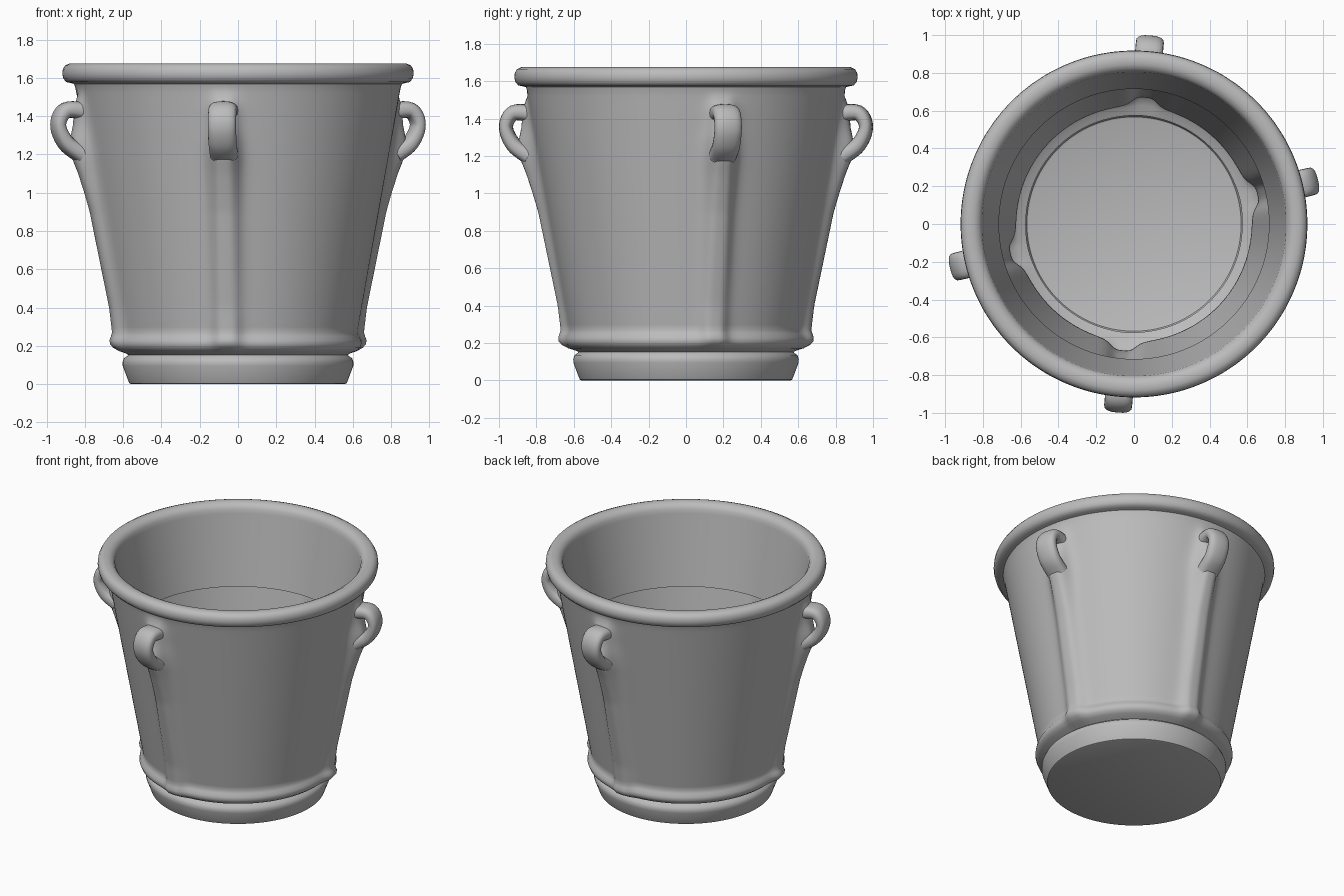
import bpy, bmesh
from math import sin, cos, pi, radians
from mathutils import Vector
from mathutils.geometry import interpolate_bezier

cube = bpy.data.objects.get("Cube")
if cube:
    bpy.data.objects.remove(cube, do_unlink=True)

clay = bpy.data.materials.new("grey_clay")
clay.use_nodes = True
clay.diffuse_color = (0.5, 0.5, 0.5, 1)
clay.node_tree.nodes["Principled BSDF"].inputs["Base Color"].default_value = (0.5, 0.5, 0.5, 1)

STRAP_ANGLES = [radians(a) for a in (13.5, 85, 193.5, 265)]


def finish(bm, name, angle):
    bmesh.ops.recalc_face_normals(bm, faces=bm.faces)
    me = bpy.data.meshes.new(name)
    bm.to_mesh(me)
    bm.free()
    me.materials.append(clay)
    ob = bpy.data.objects.new(name, me)
    bpy.context.collection.objects.link(ob)
    bpy.ops.object.select_all(action="DESELECT")
    ob.select_set(True)
    bpy.context.view_layer.objects.active = ob
    bpy.ops.object.shade_smooth_by_angle(angle=radians(angle))
    return ob


def bridge(bm, rings):
    for a, b in zip(rings, rings[1:]):
        n = len(a)
        for i in range(n):
            j = (i + 1) % n
            bm.faces.new((a[i], a[j], b[j], b[i]))


# How far each strap stands out from the wall at a given height
STAND_OUT = [(0.15, 0), (0.2, 0.035), (0.26, 0.05), (0.4, 0.042), (0.9, 0.058),
             (1.0, 0.07), (1.1, 0.085), (1.2, 0.108), (1.27, 0.1), (1.36, 0.065),
             (1.44, 0.05), (1.53, 0)]


def stand_out(z):
    for (z0, b0), (z1, b1) in zip(STAND_OUT, STAND_OUT[1:]):
        if z0 <= z <= z1:
            return b0 + (b1 - b0) * (z - z0) / (z1 - z0)
    return 0


def strap_shape(angle, r):
    d = min(abs((angle - s + pi) % (2 * pi) - pi) for s in STRAP_ANGLES)
    return 1 / (1 + (d * r / 0.068) ** 4)


# Pot: inner wall, rolled rim, tapered wall with straps, lip, neck, foot
inner = [(0.715, 1.12), (0.8, 1.61)]
rim = [(0.805, 1.64), (0.82, 1.662), (0.845, 1.675), (0.88, 1.675), (0.903, 1.665),
       (0.915, 1.645), (0.918, 1.62), (0.912, 1.595), (0.897, 1.578), (0.875, 1.573),
       (0.856, 1.568), (0.85, 1.55)]
ROWS = 44
wall = [(0.622 + 0.222 * t, 0.27 + 1.25 * t) for t in (1 - i / ROWS for i in range(ROWS + 1))]
lip = [(0.63, 0.25), (0.642, 0.23), (0.645, 0.21), (0.637, 0.19), (0.615, 0.172),
       (0.585, 0.16), (0.573, 0.153)]
foot = [(0.58, 0.146), (0.596, 0.135), (0.603, 0.115), (0.602, 0.095), (0.572, 0.015),
        (0.567, 0.004), (0.558, 0)]

SEGS = 360
bm = bmesh.new()
rings = []
for part in (inner, rim, wall, lip, foot):
    for r, z in part:
        ring = []
        for i in range(SEGS):
            a = 2 * pi * i / SEGS
            rr = r
            if part in (wall, lip):
                rr += stand_out(z) * strap_shape(a, r)
            ring.append(bm.verts.new((rr * cos(a), rr * sin(a), z)))
        rings.append(ring)
bridge(bm, rings)
bm.faces.new(rings[-1])
pot = finish(bm, "pot", 40)


# Loop handles: a flattened tube swept around the hole and into the strap
def loop_path():
    knots = [Vector(p) for p in ((0.82, 1.425), (0.925, 1.43), (0.966, 1.355), (0.925, 1.26), (0.84, 1.2))]
    path = []
    for i in range(len(knots) - 1):
        a, b = knots[i], knots[i + 1]
        ta = (knots[min(i + 1, len(knots) - 1)] - knots[max(i - 1, 0)]) / 6
        tb = (knots[min(i + 2, len(knots) - 1)] - a) / 6
        path += interpolate_bezier(a, a + ta, b - tb, b, 7)[:6]
    return path + [knots[-1]]


def add_handle(name, angle):
    radial = Vector((cos(angle), sin(angle), 0))
    side = Vector((-sin(angle), cos(angle), 0))
    path = loop_path()
    bm = bmesh.new()
    rings = []
    for i, p in enumerate(path):
        d = (path[min(i + 1, len(path) - 1)] - path[max(i - 1, 0)]).normalized()
        out = Vector((-d.y, d.x))
        flare = 0.012 * abs(2 * i / (len(path) - 1) - 1)
        ring = []
        for k in range(20):
            u = 2 * pi * k / 20
            # squared-off oval section
            c = abs(cos(u)) ** 0.75 * (1 if cos(u) >= 0 else -1)
            s = abs(sin(u)) ** 0.75 * (1 if sin(u) >= 0 else -1)
            q = p + out * (0.036 + flare) * s
            ring.append(bm.verts.new(radial * q.x + side * 0.074 * c + Vector((0, 0, q.y))))
        rings.append(ring)
    bridge(bm, rings)
    bm.faces.new(rings[0])
    bm.faces.new(rings[-1])
    finish(bm, name, 50)


for label, angle in zip(("left", "back", "right", "front"), STRAP_ANGLES):
    add_handle(label + "_loop_handle", angle)
